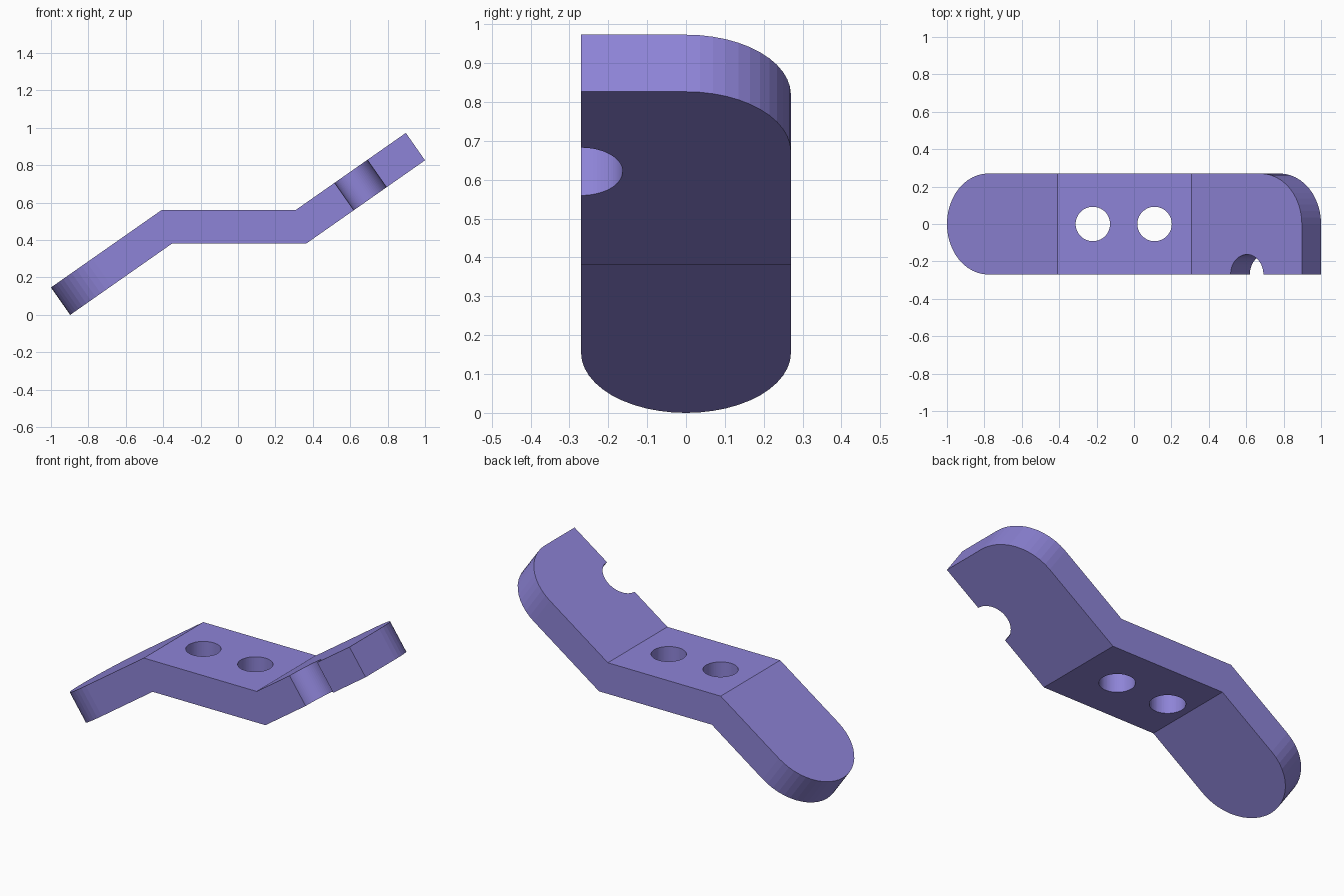
import bpy, bmesh, math

if "Cube" in bpy.data.objects:
    bpy.data.objects.remove(bpy.data.objects["Cube"])

ANGLE = math.radians(35)      # slope of both arms
T = 0.179                     # plate thickness
W = 0.27                      # half width, also the end radius
S, C = math.sin(ANGLE), math.cos(ANGLE)
TOP = 0.56                    # top of the level middle
END_L = (-1.0, T * C)         # upper corner of the low end
END_R = (1.0 - T * S, 0.973)  # upper corner of the high end

# side profile, top edge then bottom edge
bend_l = END_L[0] + (TOP - END_L[1]) / math.tan(ANGLE)
bend_r = END_R[0] - (END_R[1] - TOP) / math.tan(ANGLE)
shift = T * math.tan(ANGLE / 2)
profile = [
    END_L, (bend_l, TOP), (bend_r, TOP), END_R,
    (END_R[0] + T * S, END_R[1] - T * C),
    (bend_r + shift, TOP - T), (bend_l + shift, TOP - T),
    (END_L[0] + T * S, END_L[1] - T * C),
]

# bent plate: extrude the profile across y
bm = bmesh.new()
face = bm.faces.new([bm.verts.new((x, -W, z)) for x, z in profile])
side = bmesh.ops.extrude_face_region(bm, geom=[face])
bmesh.ops.translate(bm, vec=(0, 2 * W, 0),
                    verts=[g for g in side["geom"] if isinstance(g, bmesh.types.BMVert)])
bmesh.ops.recalc_face_normals(bm, faces=bm.faces)

# round both corners of the low end and the back corner of the high end
corners = []
for e in bm.edges:
    a, b = e.verts
    if abs(a.co.y - b.co.y) > 1e-4:
        continue
    mid = (a.co + b.co) / 2
    if abs(e.calc_length() - T) < 1e-3 and (mid.x < -0.9 or (mid.x > 0.9 and mid.y > 0)):
        corners.append(e)
bmesh.ops.bevel(bm, geom=corners, offset=W - 0.0002, offset_type='OFFSET',
                segments=12, profile=0.5, affect='EDGES')
bmesh.ops.recalc_face_normals(bm, faces=bm.faces)
mesh = bpy.data.meshes.new("bent_plate")
bm.to_mesh(mesh)
bm.free()
plate = bpy.data.objects.new("bent_plate", mesh)
bpy.context.collection.objects.link(plate)

mat = bpy.data.materials.new("violet")
mat.diffuse_color = (0.27, 0.23, 0.68, 1)
mat.use_nodes = True
mat.node_tree.nodes["Principled BSDF"].inputs["Base Color"].default_value = mat.diffuse_color
mesh.materials.append(mat)


def drill(name, radius, location, tilt=0.0):
    """Cut a round hole through the plate."""
    bpy.ops.mesh.primitive_cylinder_add(vertices=64, radius=radius, depth=0.5,
                                        location=location, rotation=(0, tilt, 0))
    cutter = bpy.context.object
    cutter.name = name
    cutter.hide_render = True
    cutter.data.materials.append(mat)
    mod = plate.modifiers.new(name, 'BOOLEAN')
    mod.operation, mod.solver, mod.object = 'DIFFERENCE', 'EXACT', cutter
    bpy.context.view_layer.objects.active = plate
    bpy.ops.object.modifier_apply(modifier=name)
    bpy.data.objects.remove(cutter)


# two bolt holes in the level middle
for x in (-0.22, 0.11):
    drill("bolt_hole", 0.092, (x, 0, TOP - T / 2))

# half-round notch in the front edge of the high arm
nx = 0.604
nz = TOP + (nx - bend_r) * math.tan(ANGLE)
drill("edge_notch", 0.107, (nx + S * T / 2, -W, nz - C * T / 2), -ANGLE)
